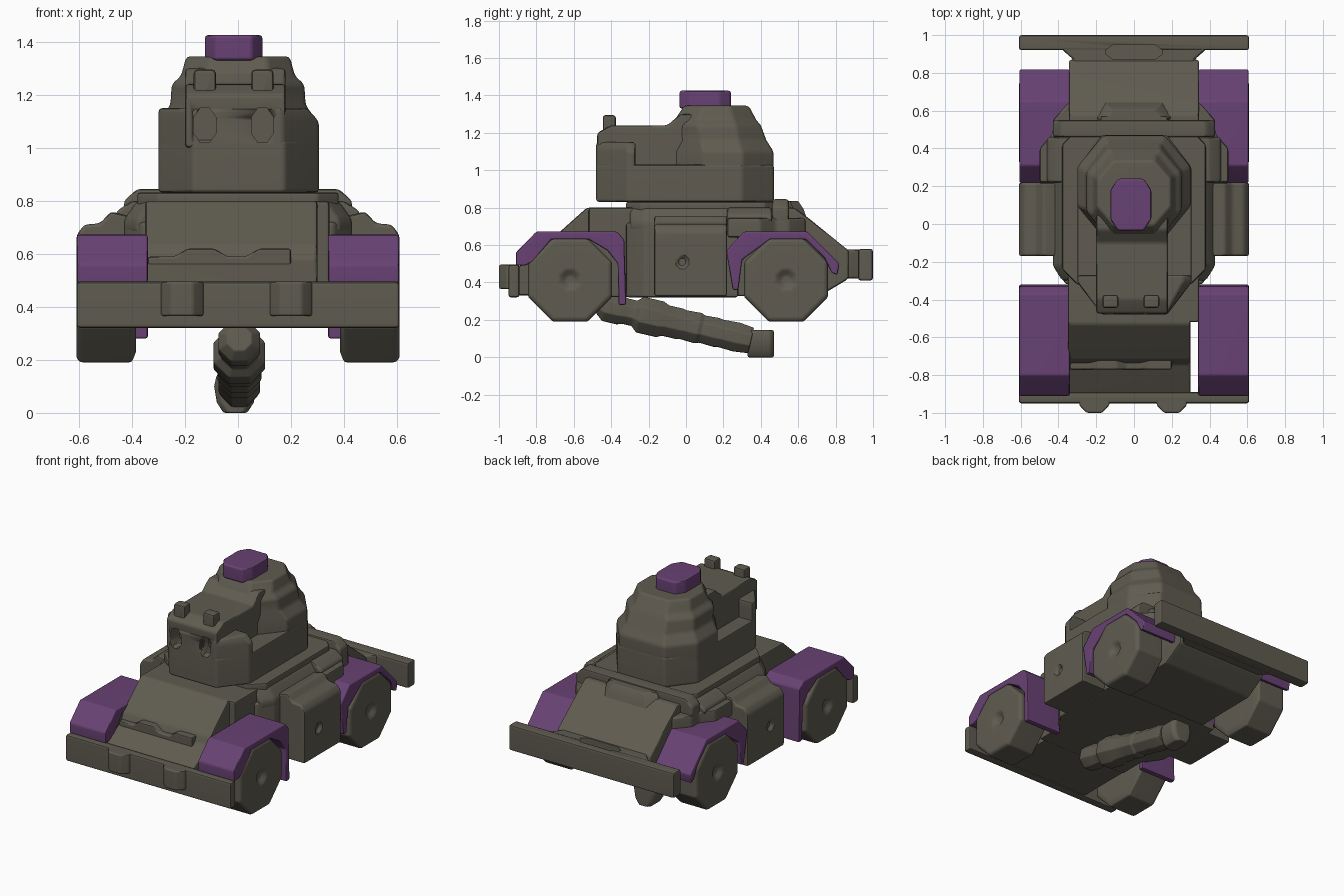
import bpy, bmesh, math
from mathutils import Vector

if "Cube" in bpy.data.objects:
    bpy.data.objects.remove(bpy.data.objects["Cube"])


def material(name, rgb):
    m = bpy.data.materials.new(name)
    m.use_nodes = True
    m.diffuse_color = (*rgb, 1)
    m.node_tree.nodes["Principled BSDF"].inputs["Base Color"].default_value = (*rgb, 1)
    return m


OLIVE = material("olive_grey", (0.115, 0.105, 0.08))
PURPLE = material("purple", (0.14, 0.054, 0.175))
PARTS = []


def finish(name, bm, mat, bevel):
    """Turn a bmesh into a softly bevelled, smooth-by-angle object."""
    bmesh.ops.recalc_face_normals(bm, faces=bm.faces)
    me = bpy.data.meshes.new(name)
    bm.to_mesh(me)
    bm.free()
    me.materials.append(mat)
    ob = bpy.data.objects.new(name, me)
    bpy.context.collection.objects.link(ob)
    bpy.ops.object.select_all(action="DESELECT")
    ob.select_set(True)
    bpy.context.view_layer.objects.active = ob
    if bevel:
        mod = ob.modifiers.new("soft_edges", "BEVEL")
        mod.width, mod.segments, mod.angle_limit = bevel, 2, math.radians(25)
        bpy.ops.object.modifier_apply(modifier=mod.name)
    bpy.ops.object.shade_smooth_by_angle(angle=math.radians(40))
    PARTS.append(ob)
    return ob


def skin(name, rings, mat=OLIVE, bevel=0.015):
    """Bridge equal-sized closed rings of points and cap both ends."""
    bm = bmesh.new()
    loops = [[bm.verts.new(p) for p in ring] for ring in rings]
    n = len(loops[0])
    for a, b in zip(loops, loops[1:]):
        for i in range(n):
            bm.faces.new((a[i], a[(i + 1) % n], b[(i + 1) % n], b[i]))
    bm.faces.new(loops[0])
    bm.faces.new(loops[-1])
    return finish(name, bm, mat, bevel)


def prism(name, axis, pts, lo, hi, mat=OLIVE, bevel=0.015):
    """Extrude a 2D profile along the x, y or z axis."""
    place = {"x": lambda a, b, t: (t, a, b), "y": lambda a, b, t: (a, t, b),
             "z": lambda a, b, t: (a, b, t)}[axis]
    return skin(name, [[place(a, b, t) for a, b in pts] for t in (lo, hi)], mat, bevel)


def box(name, x, y, z):
    return prism(name, "z", [(x[0], y[0]), (x[1], y[0]), (x[1], y[1]), (x[0], y[1])], *z)


def octagon(x0, x1, y0, y1, cx, cy, z):
    return [(x0 + cx, y0, z), (x1 - cx, y0, z), (x1, y0 + cy, z), (x1, y1 - cy, z),
            (x1 - cx, y1, z), (x0 + cx, y1, z), (x0, y1 - cy, z), (x0, y0 + cy, z)]


def lathe(name, origin, direction, rings, n, bevel=0.0):
    """Rings of (distance, radius) around an axis, flats facing up and down."""
    d = Vector(direction).normalized()
    u = d.orthogonal().normalized() if abs(d.x) < 0.9 else Vector((0, 1, 0))
    v = d.cross(u)
    turns = [2 * math.pi * (i + 0.5) / n for i in range(n)]
    return skin(name, [[Vector(origin) + d * t + (u * math.cos(a) + v * math.sin(a)) * r
                        for a in turns] for t, r in rings], OLIVE, bevel)


def cut(targets, cutter):
    cutter.hide_render = True
    for ob in targets:
        mod = ob.modifiers.new("cut", "BOOLEAN")
        mod.object, mod.solver = cutter, "EXACT"
        bpy.context.view_layer.objects.active = ob
        bpy.ops.object.modifier_apply(modifier=mod.name)
    PARTS.remove(cutter)
    bpy.data.objects.remove(cutter)


# Hull: long nose-to-tail body with a wider middle and rear deck
prism("hull_nose", "x", [(-.92, .33), (-.92, .47), (-.74, .58), (-.72, .63), (-.53, .8),
                         (-.25, .8), (-.25, .33)], -.35, .3)
prism("hull_body", "x", [(-.52, .32), (-.52, .8), (.58, .8), (.66, .74), (.87, .57),
                         (.87, .42), (.72, .33)], -.345, .345)
prism("hull_middle", "z", [(-.36, -.32), (.36, -.32), (.43, -.22), (.43, .28),
                           (-.43, .28), (-.43, -.22)], .32, .72)
skin("middle_deck", [octagon(-w, w, -.3, .4, .05, .08, z)
                     for z, w in ((.68, .43), (.73, .43), (.8, .38))])
# Rear deck steps in towards the tail
prism("rear_deck", "z", [(-.5, .22), (.5, .22), (.5, .4), (.43, .48), (.43, .55), (.35, .64),
                         (-.35, .64), (-.43, .55), (-.43, .48), (-.5, .4)], .64, .745)
prism("rear_deck_top", "y", [(-.46, .72), (-.46, .76), (-.4, .8), (.4, .8), (.46, .76), (.46, .72)],
      .22, .46)
skin("turret_ring", [octagon(-.38, .38, -.32, .5, .08, .08, z) for z in (.78, .832)], bevel=.012)
prism("rear_rack", "y", [(-.43, .72), (-.43, .8), (-.38, .845), (.38, .845), (.43, .8),
                         (.43, .72)], .46, .55)
skin("rear_hatch", [octagon(-w, w, .5, y, .06, .06, z)
                    for z, w, y in ((.7, .22, .66), (.79, .2, .63), (.835, .17, .6))])
prism("nose_ledge", "y", [(-.34, .5), (-.34, .59), (-.24, .59), (-.19, .62), (-.09, .62), (-.04, .59),
                          (.03, .59), (.08, .62), (.2, .62), (.2, .5)], -.77, -.68, bevel=.01)

# Bumpers, with a recess in the rear link
box("front_bumper", (-.61, .61), (-.95, -.89), (.32, .495))
for side, x in (("right", -.21), ("left", .2)):
    skin("front_lug_" + side, [octagon(x - .08, x + .08, -1, -.9, .04, .04, z)
                               for z in (.365, .495)], bevel=.01)
bumper = box("rear_bumper", (-.61, .61), (.92, 1), (.41, .58))
link = prism("rear_link", "z", [(-.32, .8), (-.32, .87), (-.4, .94), (.4, .94), (.32, .87),
                                (.32, .8)], .42, .575)
cut((link, bumper), skin("recess_cutter", [octagon(-.15, .15, .87, .95, .04, .03, z)
                                           for z in (.52, .65)], bevel=0))

# Wheels, fenders and side boxes on both sides
FRONT_ARCH = [(-.91, .49), (-.91, .56), (-.8, .672), (-.37, .672), (-.33, .63), (-.32, .28),
              (-.36, .28), (-.365, .5), (-.42, .57), (-.52, .63), (-.72, .63), (-.82, .51), (-.86, .49)]
REAR_ARCH = [(.25, .36), (.215, .57), (.31, .672), (.65, .672), (.82, .5), (.81, .44),
             (.78, .45), (.74, .53), (.64, .63), (.45, .63), (.3, .52), (.28, .36)]
TREAD = [(0, .2), (.015, .243), (.21, .243), (.225, .225), (.225, .06), (.2, .025)]
for side, s in (("left", 1), ("right", -1)):
    for end, y in (("front", -.62), ("rear", .535)):
        lathe(f"{end}_wheel_{side}", (s * .385, y, .415), (s, 0, 0), TREAD, 8, .01)
    prism("front_fender_" + side, "x", FRONT_ARCH, s * .34, s * .608, PURPLE, .01)
    prism("rear_fender_" + side, "x", REAR_ARCH, s * .34, s * .606, PURPLE, .01)
    crate = prism("side_box_" + side, "y", [(s * .4, .325), (s * .4, .74), (s * .48, .76),
                  (s * .52, .715), (s * .58, .71), (s * .61, .67), (s * .61, .325)], -.17, .22)
    cut([crate], lathe("dent_cutter", (s * .59, -.02, .51), (s, 0, 0),
                       [(0, .02), (.04, .06)], 8))

# Turret base with raised front block, brow and stepped dome
base = skin("turret_base", [octagon(-.3, .305, -.48, .47, .13, .17, z) for z in (.83, 1.03)])
block = skin("turret_front", [[(-.3, -.27, z), (-.3, -.31, z), (-.17, -.48, z), (.17, -.48, z),
                               (x, -.31, z), (x, -.27, z)]
                              for z, x in ((.9, .305), (1.1, .305), (1.15, .26))])
brow = prism("turret_brow", "x", [(-.475, 1.0), (-.475, 1.2), (-.4, 1.24), (-.1, 1.24), (-.03, 1.3),
                                  (.05, 1.3), (.05, 1.0)], -.2, .18)
skin("turret_dome", [octagon(-w, w, y0, y1, w * .45, cy, z) for z, w, y0, y1, cy in
                     ((.98, .3, -.07, .468, .165), (1.1, .3, -.07, .468, .165),
                      (1.16, .255, -.07, .43, .15), (1.24, .25, -.07, .4, .13),
                      (1.27, .215, -.06, .375, .12), (1.345, .195, -.01, .335, .1))])

# Upright posts with eye slots below them
for side, x in (("right", -.125), ("left", .092)):
    post = box("turret_post_" + side, (x - .042, x + .042), (-.445, -.375), (1.1, 1.295))
    slot = [(a, c) for a, c, _ in octagon(x - .042, x + .042, 1.02, 1.15, .025, .035, 0)]
    cut((block, base, brow, post), prism("slot_cutter", "y", slot, -.6, -.38, bevel=0))

# Roof hatch
skin("roof_hatch", [octagon(-.125, .092, -.035, .24, .04, .06, z) for z in (1.33, 1.425)],
     PURPLE, .012)

# Segmented barrel slung under the hull, ending in a drooping tip
lathe("barrel", (.005, -.47, .28), (0, .86, -.2),
      [(0, .05), (.04, .085), (.12, .085), (.15, .075), (.2, .075), (.23, .105), (.34, .105),
       (.37, .09), (.45, .09), (.47, .085), (.55, .09), (.57, .08), (.65, .085), (.67, .08),
       (.76, .085), (.84, .075)], 8, .006)
skin("barrel_tip", [octagon(-w, w - .02, .33, .47, .02, .02, z)
                    for z, w in ((0, .055), (.04, .08), (.1, .09), (.145, .08))], bevel=.008)

# Keep broad faces flat-looking beside the soft edges
for ob in PARTS:
    ob.modifiers.new("flat_faces", "WEIGHTED_NORMAL").keep_sharp = True
